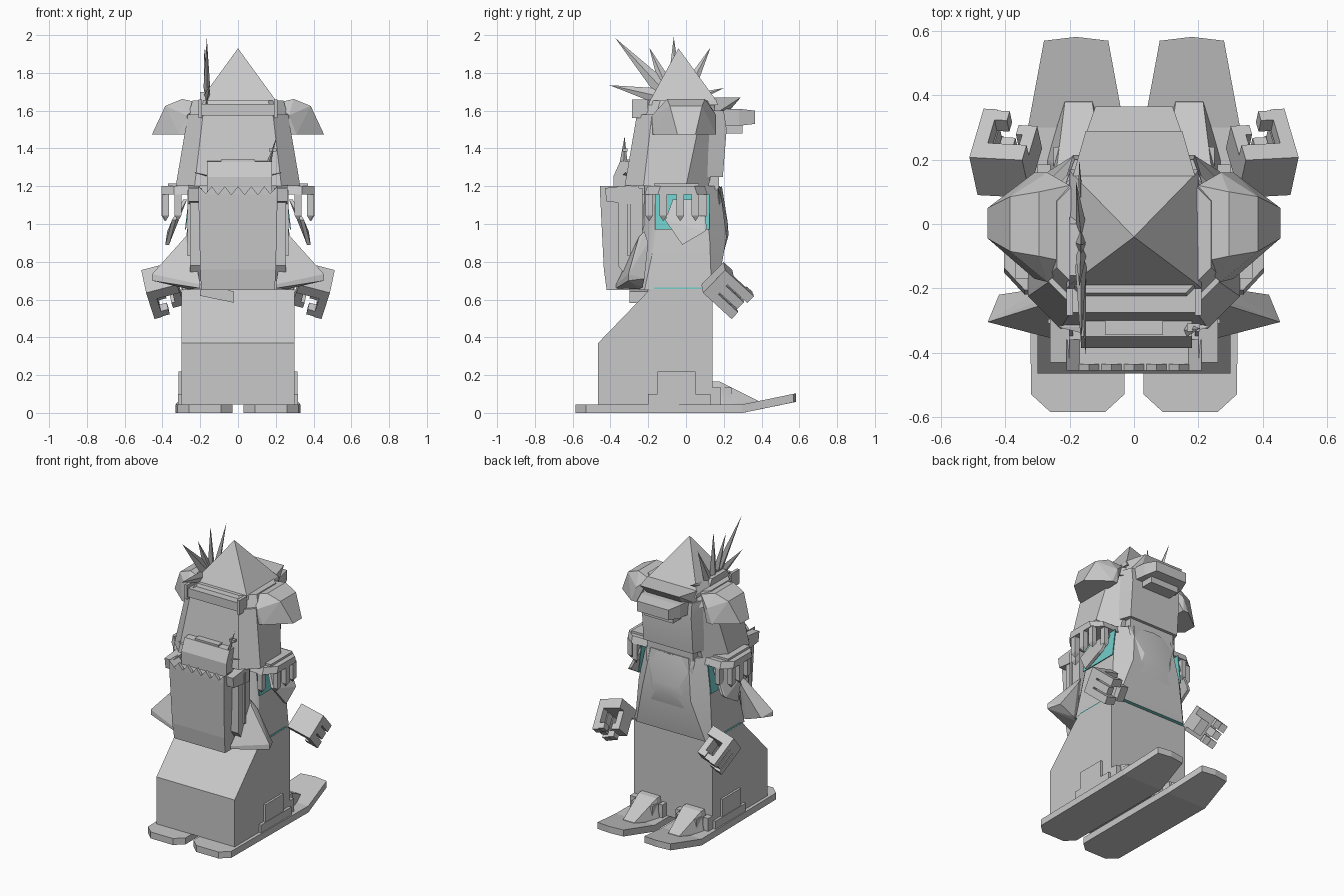
import bpy, bmesh, math
from mathutils import Vector, Matrix


def material(name, rgb):
    m = bpy.data.materials.new(name)
    m.diffuse_color = (*rgb, 1)
    return m


GREY = material("plain grey", (0.58, 0.58, 0.58))
TEAL = material("teal lining", (0.17, 0.62, 0.60))


def solid(name, pieces, mats=(GREY,), flip=False, rule=None, smooth=0):
    """One object made of convex pieces, each given by its corner points."""
    bm = bmesh.new()
    for pts in pieces:
        part = bmesh.new()
        for p in pts:
            part.verts.new((-p[0] if flip else p[0], p[1], p[2]))
        res = bmesh.ops.convex_hull(part, input=part.verts[:])
        junk = {g for g in res["geom_interior"] + res["geom_unused"]
                if isinstance(g, bmesh.types.BMVert)}
        bmesh.ops.delete(part, geom=list(junk), context='VERTS')
        bmesh.ops.dissolve_limit(part, angle_limit=0.02, verts=part.verts[:], edges=part.edges[:])
        bmesh.ops.recalc_face_normals(part, faces=part.faces[:])
        tmp = bpy.data.meshes.new("tmp")
        part.to_mesh(tmp)
        part.free()
        bm.from_mesh(tmp)
        bpy.data.meshes.remove(tmp)
    bm.normal_update()
    if rule:
        for f in bm.faces:
            f.material_index = rule(f)
    me = bpy.data.meshes.new(name)
    bm.to_mesh(me)
    bm.free()
    for m in mats:
        me.materials.append(m)
    ob = bpy.data.objects.new(name, me)
    bpy.context.collection.objects.link(ob)
    if smooth:
        bpy.context.view_layer.objects.active = ob
        ob.select_set(True)
        bpy.ops.object.shade_smooth_by_angle(angle=math.radians(smooth))
        ob.select_set(False)
    return ob


def pair(name, pieces, **kw):
    solid(name + "_right", pieces, **kw)
    solid(name + "_left", pieces, flip=True, **kw)


def box(x0, x1, y0, y1, z0, z1):
    return [(x, y, z) for x in (x0, x1) for y in (y0, y1) for z in (z0, z1)]


def prism(profile, x0, x1):
    return [(x, y, z) for x in (x0, x1) for y, z in profile]


def ring(z, w, y0, y1, cb, cf):
    """Eight-sided level section, chamfered at the -y and +y corners."""
    return [(s * x, y, z) for s in (1, -1) for x, y in
            ((w - cb, y0), (w, y0 + cb), (w, y1 - cf), (w - cf, y1))]


def spike(base, tip, r, flat=0.4):
    b, t = Vector(base), Vector(tip)
    side = Vector((0, (t - b).z, -(t - b).y)).normalized() * r
    out = Vector((r * flat, 0, 0))
    return [b + side, b - side, b + out, b - out, t, b - (t - b) * 0.12]


# Skis with upturned tips
pair("ski", [
    [(x, y, z) for z in (0, 0.045) for x, y in
     ((0.09, -0.585), (0.26, -0.585), (0.32, -0.53), (0.03, -0.53), (0.03, 0.3), (0.33, 0.3))],
    [(x, y, z + d) for d in (0, 0.045) for x, y, z in
     ((0.03, 0.3, 0), (0.33, 0.3, 0), (0.08, 0.57, 0.056), (0.28, 0.57, 0.056), (0.18, 0.582, 0.058))]])

# Bindings and boot toes
pair("binding", [box(0.27, 0.315, -0.15, 0.05, 0.04, 0.22), box(0.27, 0.318, -0.2, 0.13, 0.04, 0.1),
                 box(0.26, 0.3, 0.14, 0.185, 0.04, 0.135), box(0.05, 0.08, 0.14, 0.185, 0.04, 0.135)])
pair("boot", [[(0.07, 0.1, 0.04), (0.27, 0.1, 0.04), (0.1, 0.1, 0.17), (0.24, 0.1, 0.17),
               (0.1, 0.18, 0.165), (0.24, 0.18, 0.165), (0.07, 0.2, 0.04), (0.27, 0.2, 0.04),
               (0.13, 0.39, 0.04), (0.215, 0.39, 0.04), (0.13, 0.38, 0.065), (0.215, 0.38, 0.065)],
              box(0.09, 0.25, 0.18, 0.24, 0.04, 0.135)])

# Lower body with sloped seat
solid("lower_body", [prism([(-0.465, 0.045), (-0.465, 0.37), (-0.19, 0.655), (0.14, 0.655), (0.14, 0.045)],
                           -0.30, 0.30)])

# Coat torso, teal underneath
solid("coat_torso", [ring(0.65, 0.295, -0.25, 0.165, 0.03, 0.03) + ring(0.93, 0.275, -0.24, 0.215, 0.08, 0.09)
                     + ring(1.2, 0.235, -0.22, 0.18, 0.08, 0.09)],
      mats=(GREY, TEAL), rule=lambda f: int(f.normal.z < -0.9), smooth=25)
# Beard over the chest
solid("beard", [[(0, 0.16, 0.72), (0.19, 0.17, 1.19), (-0.19, 0.17, 1.19), (0, 0.225, 0.94),
                 (0.1, 0.222, 1.0), (-0.1, 0.222, 1.0), (0.14, 0.2, 0.85), (-0.14, 0.2, 0.85),
                 (0, 0.19, 1.2)]], smooth=20)
# Open sleeves and hem lining
pair("sleeve_lining", [[(x + d, y, z) for d in (0, 0.006) for x, y, z in
                        ((0.275, -0.165, 0.97), (0.275, 0.125, 0.97), (0.253, 0.125, 1.16), (0.253, -0.165, 1.16))]],
     mats=(TEAL,))
pair("hem_lining", [box(0.291, 0.299, -0.17, 0.1, 0.65, 0.664)], mats=(TEAL,))
pair("sleeve_flap", [[(x + d, y, z) for d in (0, 0.02) for x, y, z in
                      ((0.27, -0.07, 1.13), (0.27, 0.09, 1.13), (0.33, -0.11, 1.02), (0.34, 0.11, 0.98),
                       (0.355, 0.1, 0.96), (0.365, -0.02, 0.89))]])

# Flaring coat tails
pair("coat_tail", [[(0.25, -0.22, 0.96), (0.29, -0.2, 0.9), (0.28, -0.25, 0.93),
                    (0.455, -0.305, 0.735), (0.455, -0.305, 0.7), (0.42, -0.22, 0.71),
                    (0.2, -0.37, 0.66), (0.2, -0.37, 0.68), (0.26, -0.25, 0.655), (0.3, -0.23, 0.665)]])

# Fringed shoulder pieces
pair("shoulder_piece", [
    [(x, y, z) for z, e in ((1.155, 0), (1.2, -0.015)) for x, y in
     ((0.22, -0.22 - e), (0.34, -0.22 - e), (0.405, -0.15 - e), (0.405, 0.06 + e),
      (0.34, 0.115 + e), (0.22, 0.115 + e))],
    [(x, y, z) for z in (1.19, 1.215) for x in (0.24, 0.37) for y in (-0.17, 0.07)]])
pair("shoulder_fringe", [
    box(x, x + 0.035, y - 0.02, y + 0.02, 1.045, 1.16) + [(x + 0.017, y, 1.015)]
    for x, y in ((0.30, -0.195), (0.365, -0.12), (0.37, -0.03), (0.365, 0.05), (0.30, 0.09))])

# Fists: palm, curled fingers and thumb around an open grip
ex = Vector((0.95, 0.05, -0.25)).normalized()
eu = Vector((0.17, 0.68, -0.70))
eu = (eu - ex * eu.dot(ex)).normalized()
ev = ex.cross(eu)
frame = Matrix((ex, eu, ev)).transposed()


def fist(x0, x1, u0, u1, v0, v1):
    return [Vector((0.395, 0.22, 0.648)) + frame @ Vector(p) for p in box(x0, x1, u0, u1, v0, v1)]


pair("hand", [fist(-0.085, 0.085, -0.105, -0.04, -0.085, 0.085),
              fist(0.04, 0.085, -0.06, 0.105, -0.085, -0.035),
              fist(0.04, 0.085, -0.06, 0.09, -0.025, 0.025),
              fist(0.04, 0.085, -0.06, 0.105, 0.035, 0.085),
              fist(0.0, 0.06, 0.06, 0.1, -0.085, -0.035),
              fist(0.0, 0.06, 0.06, 0.1, 0.035, 0.085),
              fist(-0.085, -0.045, -0.06, 0.085, -0.06, 0.04),
              fist(-0.06, -0.025, 0.045, 0.085, -0.06, 0.04)])

# Backpack with ragged top edge
teeth = [[(x + dx, y, z) for y in (-0.455, -0.435) for dx, z in ((-0.035, 1.155), (0.035, 1.155), (0, 1.2))]
         for x in (-0.14, -0.07, 0, 0.07, 0.14)]
teeth += [[(s * x, y, z) for y in (-0.455, -0.36) for x, z in ((0.21, 1.15), (0.16, 1.15), (0.21, 1.2))]
          for s in (1, -1)]
solid("backpack", [[(s * x, y, z) for s in (1, -1) for x, y, z in
                    ((0.195, -0.42, 0.65), (0.195, -0.23, 0.65), (0.21, -0.455, 1.16),
                     (0.21, -0.22, 1.16), (0.2, -0.435, 0.76))]] + teeth)
pair("side_pocket", [prism([(-0.36, 0.78), (-0.30, 0.7), (-0.23, 0.7), (-0.36, 1.14), (-0.33, 1.19), (-0.23, 1.19)],
                           0.19, 0.255),
                     box(0.25, 0.268, -0.31, -0.295, 0.83, 1.18),
                     prism([(-0.43, 1.19), (-0.25, 1.21), (-0.25, 1.1), (-0.42, 1.12)], 0.2, 0.262)])
# Rolled blanket and odds and ends on the pack
solid("bedroll", [prism([(-0.385, 1.14), (-0.385, 1.25), (-0.35, 1.33), (-0.27, 1.335), (-0.22, 1.27), (-0.22, 1.14)],
                        -0.165, 0.18),
                  box(-0.09, 0.09, -0.345, -0.3, 1.325, 1.342)])
pair("bedroll_pin", [spike((0.16, -0.32, 1.255), (0.24, -0.32, 1.275), 0.02, 0.6)])
solid("stick", [spike((0.165, -0.33, 1.33), (0.205, -0.325, 1.465), 0.02, 0.5),
                box(0.165, 0.205, -0.335, -0.31, 1.385, 1.4)])
solid("hanging_pouch", [[(x, y, z + d) for y in (-0.3, -0.2) for d in (0, 0.06)
                         for x, z in ((-0.2, 0.62), (-0.02, 0.583))]])

# Head with flared hair and front-set face
solid("head", [ring(1.2, 0.33, -0.325, 0.12, 0.1, 0.12) + ring(1.58, 0.265, -0.26, 0.19, 0.08, 0.11),
               [(s * x, y, z) for s in (1, -1) for x, y, z in
                ((0.19, 0.195, 1.25), (0.19, 0.215, 1.5), (0.185, 0.2, 1.6), (0.24, 0.05, 1.25), (0.24, 0.05, 1.6))],
               box(-0.175, 0.175, 0, 0.175, 1.18, 1.26)], smooth=15)
# Broad nose
solid("nose", [[(s * x, y, z) for s in (1, -1) for x, y, z in
                ((0.16, 0.2, 1.61), (0.16, 0.2, 1.52), (0.12, 0.365, 1.6), (0.12, 0.365, 1.53),
                 (0.15, 0.28, 1.61), (0.15, 0.28, 1.52))],
               box(-0.11, 0.11, 0.2, 0.3, 1.48, 1.525)])

# Hat: crown, brim, front turn-up and back buckle
solid("hat_brim", [ring(1.56, 0.27, -0.255, 0.2, 0.09, 0.11) + ring(1.655, 0.24, -0.215, 0.17, 0.08, 0.1)])
solid("hat_crown", [[(0, -0.04, 1.93)] + [(s * x, y, z) for s in (1, -1) for x, y, z in
                    ((0.195, 0.16, 1.655), (0.2, -0.19, 1.655), (0.21, -0.2, 1.63), (0.2, 0.17, 1.63))]])
solid("hat_visor", [[(s * x, y, z) for s in (1, -1) for x, y, z in
                     ((0.19, 0.15, 1.67), (0.15, 0.29, 1.67), (0.13, 0.23, 1.6), (0.19, 0.15, 1.58))]])
solid("hat_strap", [box(-0.195, 0.195, -0.275, -0.2, 1.575, 1.635),
                    box(-0.21, -0.19, -0.285, -0.2, 1.56, 1.66), box(0.19, 0.21, -0.285, -0.2, 1.56, 1.66)])
pair("ear_flap", [[(0.2, -0.12, 1.64), (0.2, 0.12, 1.64), (0.295, -0.1, 1.662), (0.295, 0.1, 1.662),
                   (0.385, -0.085, 1.625), (0.385, 0.085, 1.625), (0.455, -0.045, 1.475), (0.455, 0.05, 1.475),
                   (0.27, -0.18, 1.475), (0.27, 0.16, 1.475), (0.31, -0.17, 1.475), (0.31, 0.16, 1.475),
                   (0.27, -0.18, 1.575), (0.27, 0.16, 1.575)]])

# Feather tuft fanning along the left of the hat
solid("feather_tuft", [spike((-0.165, y, z), (x, ty, tz), r) for y, z, x, ty, tz, r in (
    (-0.13, 1.72, -0.165, -0.375, 1.985, 0.045), (-0.16, 1.68, -0.15, -0.405, 1.735, 0.04),
    (-0.1, 1.72, -0.17, -0.195, 1.935, 0.04), (-0.06, 1.7, -0.165, -0.065, 1.99, 0.04),
    (0.0, 1.69, -0.18, 0.13, 1.935, 0.04), (0.02, 1.66, -0.17, 0.2, 1.72, 0.03),
    (-0.16, 1.65, -0.17, -0.28, 1.62, 0.04))]
    + [[(-0.165 + dx, y, z) for dx in (-0.035, 0.035) for y, z in
        ((-0.2, 1.64), (-0.16, 1.7), (0.0, 1.7), (0.03, 1.64))]])
